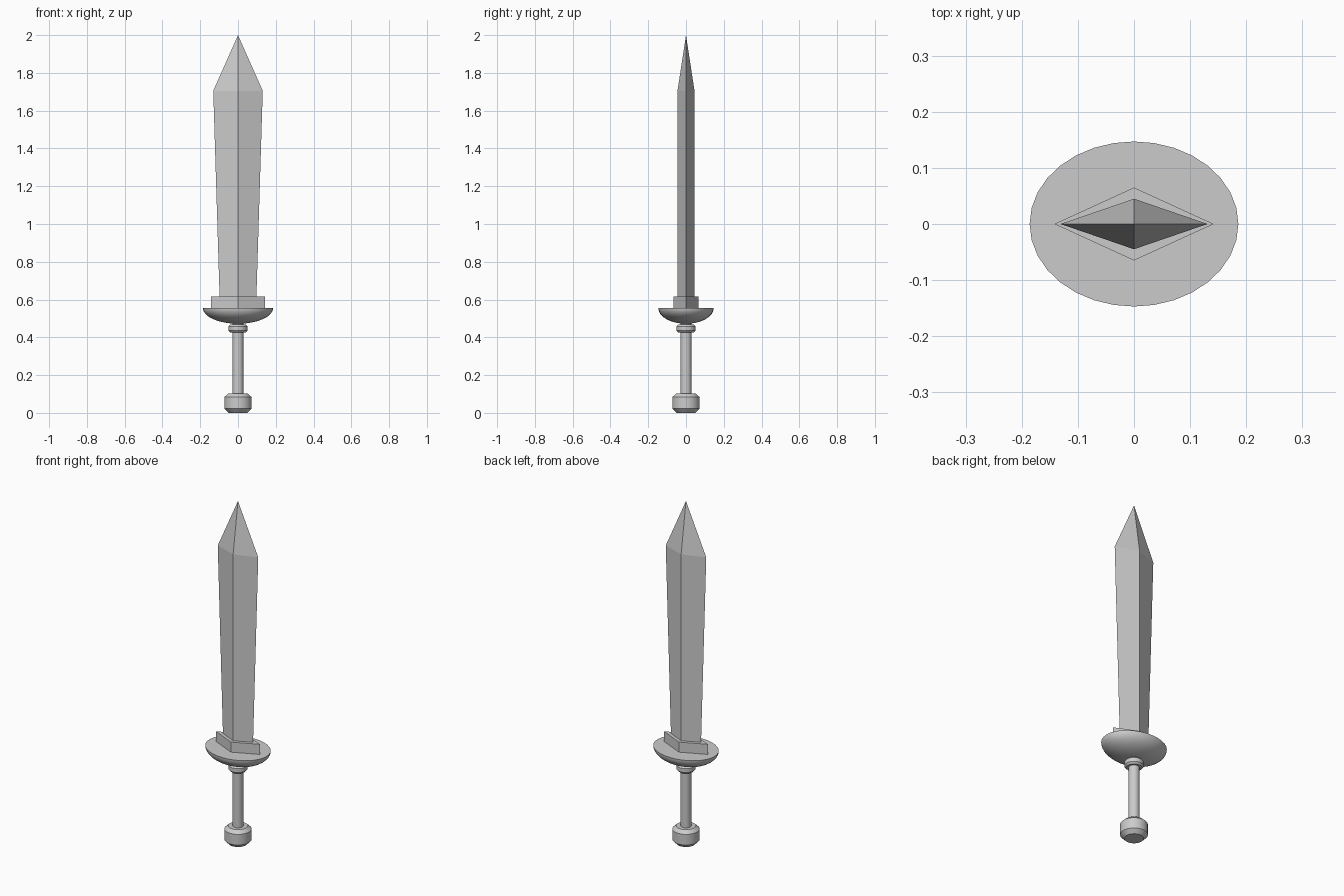
import bpy, bmesh, math

if "Cube" in bpy.data.objects:
    bpy.data.objects.remove(bpy.data.objects["Cube"])

def loft(name, rings, smooth=False):
    """Skin a stack of rings, closing both ends. A one-point ring makes a tip."""
    bm = bmesh.new()
    loops = [[bm.verts.new(p) for p in ring] for ring in rings]
    for a, b in zip(loops, loops[1:]):
        n = max(len(a), len(b))
        for i in range(n):
            j = (i + 1) % n
            if len(b) == 1:
                bm.faces.new((a[i], a[j], b[0]))
            elif len(a) == 1:
                bm.faces.new((a[0], b[j], b[i]))
            else:
                bm.faces.new((a[i], a[j], b[j], b[i]))
    for end in (loops[0], loops[-1]):
        if len(end) > 2:
            bm.faces.new(end)
    bmesh.ops.recalc_face_normals(bm, faces=bm.faces)
    mesh = bpy.data.meshes.new(name)
    bm.to_mesh(mesh)
    bm.free()
    obj = bpy.data.objects.new(name, mesh)
    bpy.context.collection.objects.link(obj)
    if smooth:
        bpy.ops.object.select_all(action='DESELECT')
        obj.select_set(True)
        bpy.context.view_layer.objects.active = obj
        bpy.ops.object.shade_smooth_by_angle(angle=math.radians(30))
    return obj

def ring(rx, ry, z, n):
    return [(rx * math.cos(2 * math.pi * i / n),
             ry * math.sin(2 * math.pi * i / n), z) for i in range(n)]

def turned(name, profile, n=32):
    return loft(name, [ring(r, r, z, n) for r, z in profile], smooth=True)

# Blade: diamond section, widening towards the point
loft("blade", [ring(0.097, 0.045, 0.60, 4),
               ring(0.131, 0.045, 1.705, 4),
               [(0, 0, 2.0)]])

# Diamond block at the blade root
loft("blade_socket", [ring(0.142, 0.065, 0.55, 4), ring(0.142, 0.065, 0.615, 4)])

# Guard: lower half of an ellipsoid with a flat top
steps = 12
guard = [[(0, 0, 0.472)]]
for k in range(1, steps + 1):
    a = math.pi / 2 * k / steps
    guard.append(ring(0.186 * math.sin(a), 0.147 * math.sin(a),
                      0.556 - 0.084 * math.cos(a), 32))
loft("guard", guard, smooth=True)

# Handle parts
turned("grip", [(0.029, 0.09), (0.029, 0.49)])
turned("collar", [(0.041, 0.425), (0.05, 0.435), (0.05, 0.458), (0.041, 0.468)])
turned("pommel", [(0.05, 0.0), (0.072, 0.022), (0.072, 0.084), (0.052, 0.102)])
